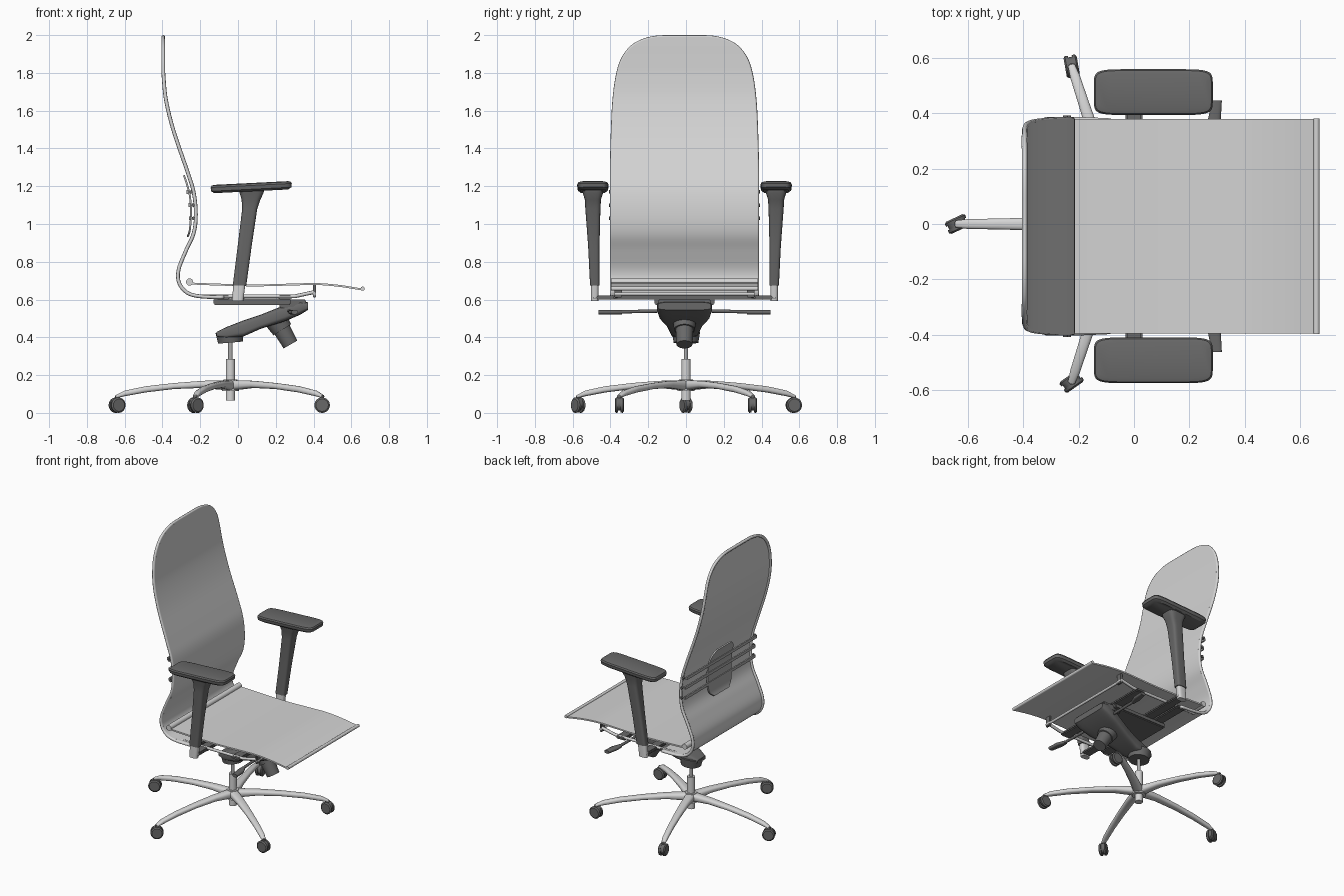
import bpy, bmesh, math
from mathutils import Vector as V

cube = bpy.data.objects.get("Cube")
if cube:
    bpy.data.objects.remove(cube, do_unlink=True)


def material(name, rgb):
    m = bpy.data.materials.new(name)
    m.use_nodes = True
    m.diffuse_color = (*rgb, 1)
    m.node_tree.nodes["Principled BSDF"].inputs["Base Color"].default_value = (*rgb, 1)
    return m


LIGHT = material("light grey", (0.66, 0.66, 0.66))
MID = material("mid grey", (0.4, 0.4, 0.4))
DARK = material("dark grey", (0.14, 0.14, 0.14))
SHIFT = -0.008  # seat assembly sits slightly off the base axis


def finish(bm, name, mat, dy=0.0):
    bmesh.ops.recalc_face_normals(bm, faces=bm.faces)
    me = bpy.data.meshes.new(name)
    bm.to_mesh(me)
    bm.free()
    me.shade_smooth()
    me.set_sharp_from_angle(angle=math.radians(35))
    me.materials.append(mat)
    ob = bpy.data.objects.new(name, me)
    ob.location.y = dy
    bpy.context.collection.objects.link(ob)
    return ob


def ring(c, u, v, n=24, p=2):
    """Superellipse ring around c spanned by u and v."""
    pts = []
    for i in range(n):
        a = math.tau * (i + 0.5) / n
        cu, sv = math.cos(a), math.sin(a)
        pts.append(V(c) + V(u) * math.copysign(abs(cu) ** (2 / p), cu)
                   + V(v) * math.copysign(abs(sv) ** (2 / p), sv))
    return pts


def loft(name, rings, mat, dy=0.0):
    bm = bmesh.new()
    loops = [[bm.verts.new(p) for p in r] for r in rings]
    n = len(loops[0])
    for a, b in zip(loops, loops[1:]):
        for i in range(n):
            j = (i + 1) % n
            bm.faces.new((a[i], a[j], b[j], b[i]))
    bm.faces.new(loops[0])
    bm.faces.new(loops[-1])
    return finish(bm, name, mat, dy)


def rod(name, a, b, r, mat, r2=None, dy=0.0, n=24):
    d = (V(b) - V(a)).normalized()
    u = d.orthogonal().normalized()
    w = d.cross(u)
    r2 = r if r2 is None else r2
    return loft(name, [ring(a, u * r, w * r, n), ring(b, u * r2, w * r2, n)], mat, dy)


def box(name, lo, hi, mat, bevel=0.006):
    bm = bmesh.new()
    bmesh.ops.create_cube(bm, size=1)
    for v in bm.verts:
        v.co = V([l + (h - l) * (c + 0.5) for l, h, c in zip(lo, hi, v.co)])
    bmesh.ops.bevel(bm, geom=bm.edges[:], offset=bevel, segments=2, affect='EDGES')
    return finish(bm, name, mat, SHIFT)


def spline(pts, steps=6):
    """Catmull-Rom samples through the given tuples."""
    p = [V(q) for q in pts]
    p = [p[0]] + p + [p[-1]]
    out = []
    for a, b, c, d in zip(p, p[1:], p[2:], p[3:]):
        for i in range(steps):
            t = i / steps
            out.append(0.5 * (2 * b + (c - a) * t + (2 * a - 5 * b + 4 * c - d) * t ** 2
                              + (3 * b - a - 3 * c + d) * t ** 3))
    return out + [p[-1]]


def sheet(name, rows, mat, thick):
    """Thin panel from rows of (x, z, half width)."""
    bm = bmesh.new()
    vs = [(bm.verts.new((x, -w, z)), bm.verts.new((x, w, z))) for x, z, w in rows]
    for a, b in zip(vs, vs[1:]):
        bm.faces.new((a[0], a[1], b[1], b[0]))
    bmesh.ops.recalc_face_normals(bm, faces=bm.faces)
    bmesh.ops.solidify(bm, geom=bm.faces[:], thickness=thick)
    return finish(bm, name, mat, SHIFT)


def tube(name, pts, r, mat, cyclic=False):
    cu = bpy.data.curves.new(name, 'CURVE')
    cu.dimensions = '3D'
    cu.bevel_depth, cu.bevel_resolution, cu.use_fill_caps = r, 2, True
    s = cu.splines.new('POLY')
    s.points.add(len(pts) - 1)
    for q, p in zip(s.points, pts):
        q.co = (*p, 1)
    s.use_cyclic_u = cyclic
    cu.materials.append(mat)
    ob = bpy.data.objects.new(name, cu)
    ob.location.y = SHIFT
    bpy.context.collection.objects.link(ob)


# Backrest: S-curved sheet with rounded top and a rim
back = spline([(-0.08, 0.612, 0.38), (-0.2, 0.617, 0.385), (-0.27, 0.637, 0.385), (-0.312, 0.69, 0.385),
               (-0.314, 0.76, 0.385), (-0.275, 0.86, 0.385), (-0.235, 0.95, 0.385),
               (-0.223, 1.05, 0.385), (-0.235, 1.17, 0.385), (-0.272, 1.29, 0.385),
               (-0.34, 1.49, 0.38), (-0.38, 1.65, 0.372), (-0.394, 1.78, 0.355),
               (-0.396, 1.87, 0.328), (-0.396, 1.935, 0.28), (-0.396, 1.97, 0.22),
               (-0.396, 1.987, 0.15), (-0.396, 1.99, 0.07)])
sheet("backrest", back, LIGHT, 0.01)
tube("backrest_rim", [(x, -w, z) for x, z, w in back] + [(x, w, z) for x, z, w in reversed(back)],
     0.01, LIGHT, True)

# Lumbar support: plate, bands and side buttons behind the backrest
sheet("lumbar_plate", spline([(-0.262, 0.93, 0.08), (-0.25, 0.97, 0.12), (-0.244, 1.06, 0.13),
                              (-0.25, 1.15, 0.13), (-0.268, 1.22, 0.12), (-0.282, 1.26, 0.08)]), MID, 0.01)
for i, (x, z) in enumerate([(-0.246, 1.03), (-0.247, 1.1), (-0.258, 1.17)]):
    sheet(f"lumbar_band_{i}", [(x - 0.004, z - 0.01, 0.385), (x - 0.004, z + 0.01, 0.385)], MID, 0.01)
    for s in (-1, 1):
        rod(f"lumbar_button_{i}_{s}", (x + 0.01, s * 0.385, z), (x + 0.01, s * 0.4, z), 0.009, DARK, dy=SHIFT)

# Seat sheet with rods at both ends
seat = spline([(-0.255, 0.69, 0.388), (-0.1, 0.684, 0.388), (0.1, 0.68, 0.388), (0.3, 0.685, 0.388),
               (0.42, 0.687, 0.388), (0.54, 0.677, 0.388), (0.66, 0.658, 0.388)])
sheet("seat", seat, LIGHT, 0.01)
rod("seat_rear_rod", (-0.256, -0.39, 0.693), (-0.256, 0.39, 0.693), 0.019, LIGHT, dy=SHIFT)
rod("seat_front_rod", (0.66, -0.39, 0.658), (0.66, 0.39, 0.658), 0.011, LIGHT, dy=SHIFT)

# Frame under the seat
box("seat_plate", (-0.13, -0.16, 0.572), (0.28, 0.16, 0.605), DARK)
for i, x in enumerate((-0.08, 0.0, 0.25)):
    box(f"cross_bar_{i}", (x - 0.035, -0.375, 0.6), (x + 0.035, 0.375, 0.622), DARK)
rod("front_cross_rod", (0.405, -0.37, 0.63), (0.405, 0.37, 0.63), 0.009, LIGHT, dy=SHIFT)
for s in (-1, 1):
    tube(f"side_rail_{s}", [(-0.2, s * 0.36, 0.617), (0.3, s * 0.36, 0.617), (0.405, s * 0.36, 0.64)], 0.01, LIGHT)
    box(f"seat_bracket_{s}", (0.398, s * 0.35 - 0.02, 0.61), (0.412, s * 0.35 + 0.02, 0.685), DARK, 0.003)

# Tilt mechanism: cup, slanted body, knob, side levers
rod("mechanism_cup", (-0.04, 0, 0.372), (-0.045, 0, 0.43), 0.066, DARK, 0.075)
body = [(-0.115, 0.405, 0.428, 0.045), (-0.06, 0.395, 0.455, 0.068), (0.03, 0.405, 0.49, 0.075),
        (0.12, 0.445, 0.52, 0.095), (0.25, 0.485, 0.572, 0.135), (0.33, 0.52, 0.595, 0.145),
        (0.37, 0.545, 0.585, 0.14)]
loft("mechanism_body", [ring((x, 0, (a + b) / 2), (0, w, 0), (0, 0, (b - a) / 2), 24, 5)
                        for x, a, b, w in body], DARK, SHIFT)
box("mechanism_hinge", (0.22, -0.14, 0.555), (0.36, 0.14, 0.6), DARK)
rod("tension_knob_neck", (0.19, 0, 0.51), (0.235, 0, 0.44), 0.065, DARK, 0.055, SHIFT)
rod("tension_knob", (0.225, 0, 0.455), (0.278, 0, 0.362), 0.048, DARK, 0.042, SHIFT)
for s in (-1, 1):
    rod(f"lever_rod_{s}", (0.27, s * 0.1, 0.54), (0.28, s * 0.35, 0.535), 0.009, DARK, dy=SHIFT)
    loft(f"lever_paddle_{s}", [ring((0.28 + 0.01 * i, s * y, 0.533), (w, 0, 0), (0, 0, 0.011), 16, 3)
                               for i, (y, w) in enumerate([(0.33, 0.012), (0.38, 0.024), (0.455, 0.018)])],
         DARK, SHIFT)

# Armrests: light stem, tapered post, flared head, padded top
for s in (-1, 1):
    def stack(name, rows, mat, p, tilt=0.0, n=32):
        loft(name, [ring((x, s * y, z), (a, 0, a * tilt), (0, b, 0), n, p) for x, y, z, a, b in rows], mat, SHIFT)
    box(f"arm_bracket_{s}", (-0.03, min(s * 0.34, s * 0.49), 0.6), (0.03, max(s * 0.34, s * 0.49), 0.622), DARK)
    stack(f"arm_stem_{s}", [(-0.002, 0.475, 0.592, 0.03, 0.02), (0.008, 0.475, 0.69, 0.032, 0.021)], LIGHT, 3)
    stack(f"arm_post_{s}", [(0.008, 0.475, 0.675, 0.036, 0.025), (0.035, 0.48, 0.88, 0.037, 0.03),
                            (0.062, 0.485, 1.08, 0.04, 0.04), (0.069, 0.485, 1.13, 0.05, 0.043),
                            (0.072, 0.485, 1.165, 0.064, 0.054), (0.072, 0.485, 1.18, 0.066, 0.056)], DARK, 4)
    stack(f"arm_pad_{s}", [(0.07, 0.485, 1.173, 0.195, 0.066), (0.07, 0.485, 1.184, 0.213, 0.08),
                           (0.07, 0.485, 1.204, 0.215, 0.083), (0.07, 0.485, 1.213, 0.21, 0.078),
                           (0.07, 0.485, 1.217, 0.195, 0.066)], DARK, 7, 0.05, 48)

# Gas lift column
BX = -0.04
rod("column_sleeve", (BX, 0, 0.065), (BX, 0, 0.285), 0.025, LIGHT)
rod("column_piston", (BX, 0, 0.28), (BX, 0, 0.38), 0.012, MID)
rod("base_hub", (BX, 0, 0.115), (BX, 0, 0.176), 0.045, LIGHT, 0.038)

# Five-star base with twin-wheel casters
leg = [(0.01, 0.118, 0.174, 0.032), (0.15, 0.132, 0.17, 0.028), (0.3, 0.126, 0.158, 0.024),
       (0.45, 0.108, 0.141, 0.02), (0.56, 0.088, 0.118, 0.018), (0.605, 0.078, 0.095, 0.013)]
for i, yaw in enumerate((0, 100, 25, 35, 0)):
    a = math.radians(36 + 72 * i)
    d, side = V((math.cos(a), math.sin(a), 0)), V((-math.sin(a), math.cos(a), 0))
    hub = V((BX, 0, 0))
    loft(f"base_leg_{i}", [ring(hub + d * r + V((0, 0, (b + t) / 2)), side * w, V((0, 0, (t - b) / 2)), 16, 2.6)
                           for r, b, t, w in leg], LIGHT)
    y = math.radians(yaw)
    axle = V((-math.sin(y), math.cos(y), 0))
    c = hub + d * 0.6 + V((0, 0, 0.041))
    rod(f"caster_stem_{i}", c, c + V((0, 0, 0.05)), 0.011, DARK)
    rod(f"caster_hood_{i}", c - axle * 0.008 + V((0, 0, 0.006)), c + axle * 0.008 + V((0, 0, 0.006)), 0.034, DARK)
    for s in (-1, 1):
        loft(f"caster_wheel_{i}_{s}", [ring(c + axle * s * o, axle.cross(V((0, 0, r))), V((0, 0, r)))
                                       for o, r in ((0.007, 0.04), (0.018, 0.041), (0.024, 0.033))], DARK)
